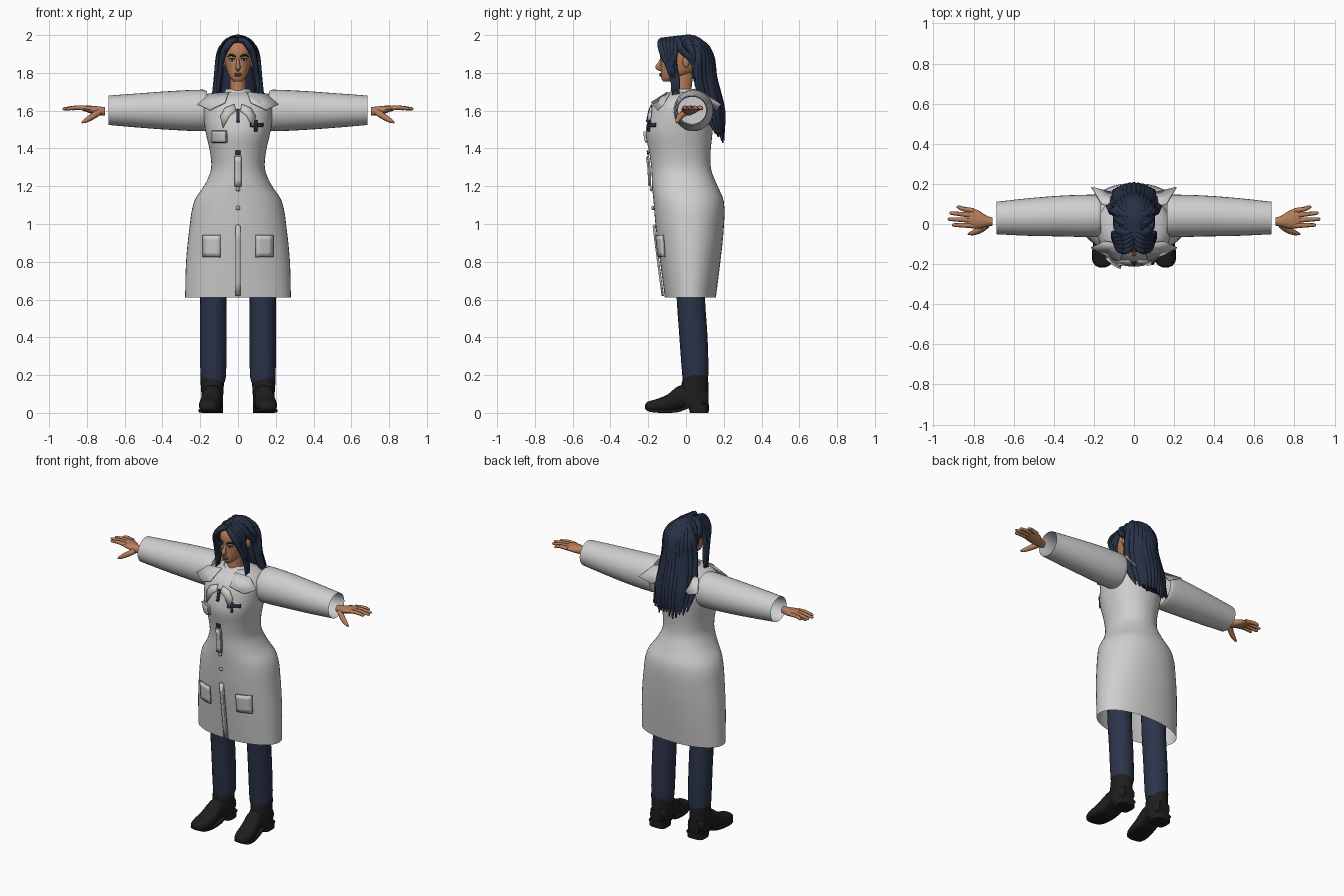
import bpy, bmesh, math, random
from mathutils import Vector

random.seed(4)


def material(name, r, g, b):
    m = bpy.data.materials.new(name)
    m.diffuse_color = (r, g, b, 1)
    return m


COAT = material("coat_light_grey", 0.62, 0.62, 0.62)
TRIM = material("trim_grey", 0.40, 0.40, 0.41)
NAVY = material("trouser_navy", 0.025, 0.034, 0.068)
HAIR = material("hair_blue_black", 0.02, 0.03, 0.062)
BOOT = material("boot_black", 0.013, 0.013, 0.013)
SKIN = material("skin_tan", 0.47, 0.21, 0.105)
LIPS = material("lip_brown", 0.30, 0.10, 0.065)
WHITE = material("eye_white", 0.7, 0.68, 0.65)
DARK = material("brow_dark", 0.015, 0.012, 0.012)


def finish(name, bm, mat, mirror=False, solid=0.0):
    bmesh.ops.recalc_face_normals(bm, faces=bm.faces)
    me = bpy.data.meshes.new(name)
    bm.to_mesh(me)
    bm.free()
    me.polygons.foreach_set("use_smooth", [True] * len(me.polygons))
    me.set_sharp_from_angle(angle=math.radians(45))
    me.materials.append(mat)
    ob = bpy.data.objects.new(name, me)
    bpy.context.collection.objects.link(ob)
    if solid:
        ob.modifiers.new("Thickness", "SOLIDIFY").thickness = solid
    if mirror:
        ob.modifiers.new("Mirror", "MIRROR").use_mirror_merge = False


def at(keys, t):
    """Smooth interpolation of key rows, the first column being the parameter."""
    n = len(keys)
    i = max(k for k in range(n - 1) if k == 0 or keys[k][0] <= t)
    h = keys[i + 1][0] - keys[i][0]
    u = min(1, max(0, (t - keys[i][0]) / h))

    def slope(k, c):
        a, b = keys[max(k - 1, 0)], keys[min(k + 1, n - 1)]
        return (b[c] - a[c]) / (b[0] - a[0]) * h
    return [(2*u**3 - 3*u*u + 1) * keys[i][c] + (u**3 - 2*u*u + u) * slope(i, c)
            + (3*u*u - 2*u**3) * keys[i + 1][c] + (u**3 - u*u) * slope(i + 1, c)
            for c in range(1, len(keys[0]))]


def skin_rings(bm, rings, caps):
    rows = [[bm.verts.new(p) for p in r] for r in rings]
    n = len(rows[0])
    for a, b in zip(rows, rows[1:]):
        for j in range(n):
            bm.faces.new((a[j], a[(j + 1) % n], b[(j + 1) % n], b[j]))
    for flag, row in zip(caps, (rows[0], rows[-1])):
        if flag:
            bm.faces.new(row)


def loft(name, axis, keys, mat, n=32, p=2.0, sub=4, caps=(1, 1), **kw):
    """Rows: position along axis, centre a, centre b, radius a, radius b."""
    ts = [k[0] + (l[0] - k[0]) * s / sub for k, l in zip(keys, keys[1:]) for s in range(sub)]
    rings = []
    for t in ts + [keys[-1][0]]:
        ca, cb, ra, rb = at(keys, t)
        ring = []
        for w in (2 * math.pi * j / n for j in range(n)):
            c, s = math.cos(w), math.sin(w)
            a = ca + ra * math.copysign(abs(c) ** (2 / p), c)
            b = cb + rb * math.copysign(abs(s) ** (2 / p), s)
            ring.append({"x": (t, a, b), "y": (a, t, b), "z": (a, b, t)}[axis])
        rings.append(ring)
    bm = bmesh.new()
    skin_rings(bm, rings, caps)
    finish(name, bm, mat, **kw)


def spans(rows, cx=0.0):
    """Turn (z, half width, front y, back y) into loft rows."""
    return [(z, cx, (f + b) / 2, hx, (b - f) / 2) for z, hx, f, b in rows]


def sweep(bm, pts, radii, ref=(1, 0, 0), n=8, sub=4):
    """Tapered tube through points."""
    keys = [(i, *p, r) for i, (p, r) in enumerate(zip(pts, radii))]
    m = (len(pts) - 1) * sub
    vals = [at(keys, i / sub) for i in range(m + 1)]
    pos = [Vector(v[:3]) for v in vals]
    rings = []
    for i, c in enumerate(pos):
        t = (pos[min(i + 1, m)] - pos[max(i - 1, 0)]).normalized()
        a = t.cross(Vector(ref)).normalized()
        b = t.cross(a)
        rings.append([c + vals[i][3] * (a * math.cos(w) + b * math.sin(w))
                      for w in (2 * math.pi * j / n for j in range(n))])
    skin_rings(bm, rings, (1, 1))


def blob(name, loc, size, mat, mirror=False):
    bm = bmesh.new()
    bmesh.ops.create_uvsphere(bm, u_segments=14, v_segments=8, radius=1)
    for v in bm.verts:
        v.co = Vector(loc) + Vector([v.co[k] * size[k] for k in range(3)])
    finish(name, bm, mat, mirror)


# Coat body, open at the hem
coat = spans([(0.61, .28, -.112, .158), (0.80, .275, -.137, .182), (0.98, .257, -.16, .2), (1.12, .232, -.172, .2),
              (1.21, .175, -.18, .163), (1.29, .143, -.183, .133), (1.38, .148, -.195, .13), (1.48, .17, -.213, .14),
              (1.56, .182, -.2, .145), (1.63, .182, -.176, .14), (1.675, .145, -.14, .115), (1.70, .075, -.085, .065)])
loft("coat_body", "z", coat, COAT, n=48, p=2.15, caps=(0, 0))


def front(x, z):
    _, cy, rx, ry = at(coat, z)
    return cy - ry * max(0, 1 - min(1, abs(x / rx)) ** 2.15) ** (1 / 2.15)


def plate(name, x0, x1, z0, z1, mat, off=0.008, mirror=False):
    """Thin patch following the front of the coat."""
    bm = bmesh.new()
    bmesh.ops.create_grid(bm, x_segments=4, y_segments=5, size=0.5)
    for v in bm.verts:
        x, z = x0 + (v.co.x + .5) * (x1 - x0), z0 + (v.co.y + .5) * (z1 - z0)
        v.co = (x, front(x, z) - off, z)
    finish(name, bm, mat, mirror, solid=0.009)


# Coat pockets, placket and fastenings
plate("hip_pocket_edge", .092, .184, .825, .942, TRIM, .006, True)
plate("hip_pocket", .096, .18, .829, .938, COAT, .009, True)
plate("chest_pocket_edge", -.138, -.06, 1.43, 1.494, TRIM, .008)
plate("chest_pocket", -.134, -.064, 1.434, 1.49, COAT, .014)
plate("placket_edge", -.014, .014, .62, .99, TRIM, .004)
plate("placket", -.009, .009, .62, .99, COAT, .007)
plate("zip_tab_edge", -.018, .018, 1.20, 1.36, TRIM, .005)
plate("zip_tab", -.013, .013, 1.205, 1.355, COAT, .012)
plate("left_pocket_flap", .068, .135, 1.515, 1.535, NAVY, .01)
plate("pen", .09, .102, 1.49, 1.55, NAVY, .015)
plate("collar_clasp", -.008, .008, 1.54, 1.61, NAVY, .008)
plate("zip_pull", -.013, .013, 1.365, 1.388, NAVY, .012)
for z in (.985, 1.085, 1.185):
    blob("button", (0, front(0, z) - .006, z), (.012, .008, .012), TRIM)


def sheet(name, pts):
    bm = bmesh.new()
    bmesh.ops.triangulate(bm, faces=[bm.faces.new([bm.verts.new(p) for p in pts])])
    finish(name, bm, COAT, True, solid=0.006)


# Pointed collar wings, lapels and neck band
sheet("front_collar_wing", [(.05, -.10, 1.70), (.15, -.09, 1.69), (.215, -.12, 1.635), (.15, -.155, 1.605), (.07, -.185, 1.645)])
sheet("back_collar_wing", [(.05, .085, 1.705), (.16, .1, 1.69), (.21, .185, 1.635), (.13, .165, 1.60), (.04, .15, 1.66)])
sheet("lapel", [(x, front(x, z) - .012, z) for x, z in
                ((.02, 1.635), (.07, 1.615), (.095, 1.57), (.08, 1.51), (.045, 1.575), (.012, 1.60))])
loft("neck_band", "z", spans([(1.67, .085, -.10, .08), (1.70, .072, -.085, .065), (1.715, .062, -.07, .055)]),
     COAT, caps=(0, 0), solid=.005)
# Sleeves with hollow cuffs
loft("sleeve", "x", [(.165, .04, 1.6, .1, .104), (.185, .04, 1.601, .106, .11), (.35, .04, 1.601, .102, .103),
                     (.52, .035, 1.601, .094, .091), (.685, .03, 1.602, .081, .078)], COAT, caps=(1, 0), mirror=True)
loft("cuff_lining", "x", [(.55, .033, 1.601, .078, .075), (.62, .032, 1.602, .075, .072), (.685, .03, 1.602, .08, .077)],
     COAT, caps=(1, 0), mirror=True)
# Hands
loft("palm", "x", [(.705, .012, 1.597, .02, .022), (.735, .014, 1.598, .028, .024), (.775, .022, 1.605, .045, .021),
                   (.81, .028, 1.611, .05, .015), (.832, .03, 1.613, .045, .009)], SKIN, n=16, mirror=True)
bm = bmesh.new()
for y0, y1, tip in ((.066, .084, .885), (.042, .054, .92), (.017, .024, .928), (-.008, -.005, .908)):
    sweep(bm, [(.80, y0, 1.612), (.85, (y0 + y1) / 2, 1.616), (tip - .01, y1, 1.61), (tip, y1, 1.608)],
          [.013, .0115, .0085, .003], ref=(0, 0, 1))
sweep(bm, [(.735, -.005, 1.592), (.77, -.03, 1.57), (.805, -.045, 1.548), (.828, -.05, 1.536)],
      [.018, .017, .012, .004], ref=(0, 0, 1))
finish("fingers", bm, SKIN, True)
# Trousers and boots
loft("trouser_leg", "z", spans([(.16, .060, -.015, .108), (.2, .068, -.02, .118), (.4, .069, -.035, .114),
                                (.62, .07, -.05, .1), (.95, .075, -.06, .1)], .131), NAVY, n=20, mirror=True)
loft("boot_shaft", "z", spans([(.03, .056, -.02, .115), (.1, .058, -.035, .12), (.16, .062, -.022, .118),
                               (.2, .064, -.012, .116)], .136), BOOT, n=20, mirror=True)
loft("boot_foot", "y", [(-.216, .158, .032, .016, .012), (-.205, .157, .034, .038, .024), (-.16, .153, .038, .054, .034),
                        (-.1, .146, .05, .056, .046), (-.04, .139, .08, .05, .062), (.02, .136, .09, .05, .058),
                        (.09, .135, .085, .054, .05), (.118, .135, .08, .04, .04)], BOOT, n=20, p=2.4, mirror=True)
loft("boot_sole", "y", [(-.212, .158, .022, .02, .006), (-.19, .156, .014, .05, .009), (-.12, .149, .009, .058, .009),
                        (-.04, .14, .014, .05, .01), (.02, .137, .035, .05, .01), (.115, .135, .035, .052, .01)],
     BOOT, n=16, p=5, mirror=True)
loft("boot_heel", "z", spans([(0, .056, .02, .12), (.045, .056, .012, .122)], .136), BOOT, n=20, p=3.5, sub=1, mirror=True)
# Head, neck and facial features
loft("head", "z", spans([(1.755, .022, -.122, -.06), (1.77, .038, -.13, -.03), (1.80, .055, -.133, .03),
                         (1.84, .067, -.133, .07), (1.88, .073, -.134, .09), (1.93, .073, -.133, .095),
                         (1.965, .055, -.105, .08), (1.98, .025, -.05, .04)]), SKIN, p=2.3)
loft("neck", "z", spans([(1.65, .06, -.09, .05), (1.70, .045, -.08, .03), (1.80, .042, -.075, .04)]), SKIN)
bm = bmesh.new()
sweep(bm, [(0, -.128, 1.878), (0, -.139, 1.85), (0, -.149, 1.83), (0, -.128, 1.815)], [.007, .009, .013, .009])
finish("nose", bm, SKIN)
for name, loc, size, mat, mirror in (("upper_lip", (0, -.134, 1.795), (.023, .008, .005), LIPS, False),
                                     ("lower_lip", (0, -.133, 1.786), (.019, .009, .006), LIPS, False),
                                     ("eye", (.031, -.125, 1.868), (.015, .007, .0065), WHITE, True),
                                     ("iris", (.031, -.130, 1.868), (.006, .004, .006), DARK, True),
                                     ("ear", (.076, 0, 1.86), (.012, .018, .032), SKIN, True)):
    blob(name, loc, size, mat, mirror)
bm = bmesh.new()
sweep(bm, [(.012, -.135, 1.886), (.035, -.130, 1.895), (.056, -.115, 1.887)], [.004, .006, .002], (0, 1, 0))
sweep(bm, [(.014, -.132, 1.872), (.031, -.131, 1.877), (.049, -.119, 1.872)], [.002, .003, .002], (0, 1, 0))
finish("brow_and_lash", bm, DARK, True)
# Hair: inner mass, back locks and swept front locks
loft("hair_mass", "z", spans([(1.48, .09, .15, .195), (1.6, .11, .11, .195), (1.7, .105, .06, .175), (1.8, .092, .03, .155),
                              (1.88, .085, .015, .145), (1.925, .082, -.05, .135), (1.96, .068, -.11, .108),
                              (1.985, .035, -.07, .06)]), HAIR)
bm = bmesh.new()
for u in (i / 6 for i in range(-6, 7)):
    q = u * u
    sweep(bm, [(.02 * u, -.07 + .01 * q, 1.978), (.065 * u, .04, 1.98 - .03 * q), (.095 * u, .125 - .06 * q, 1.9),
               (.107 * u, .145 - .08 * q, 1.77), (.122 * u, .187 - .08 * q, 1.6),
               (.12 * u, .2 - .04 * q, 1.42 + .05 * q + random.uniform(0, .05))], [.012, .02, .02, .022, .021, .004])
finish("back_hair_locks", bm, HAIR)
bm = bmesh.new()
for i in range(5):
    k = i / 4
    sweep(bm, [(.004, -.105 + .09 * k, 1.972 + .012 * k), (.036, -.132 + .085 * k, 1.967 + .01 * k),
               (.073, -.126 + .07 * k, 1.915 + .015 * k), (.091, -.097 + .035 * k, 1.84 + .02 * k),
               (.102, -.07 + .025 * k, 1.76), (.106, -.07 + .03 * k, 1.68 + .02 * (i % 2))],
          [.012, .018, .018, .014, .013, .004])
for y in (-.05, 0, .04):
    sweep(bm, [(.01, y, 1.982), (.055, y + .01, 1.965), (.082, y + .03, 1.92), (.087, y * .3 + .055, 1.86),
               (.1, .06, 1.76), (.108, .075, 1.66)], [.012, .02, .02, .018, .018, .006])
finish("front_hair_locks", bm, HAIR, True)
